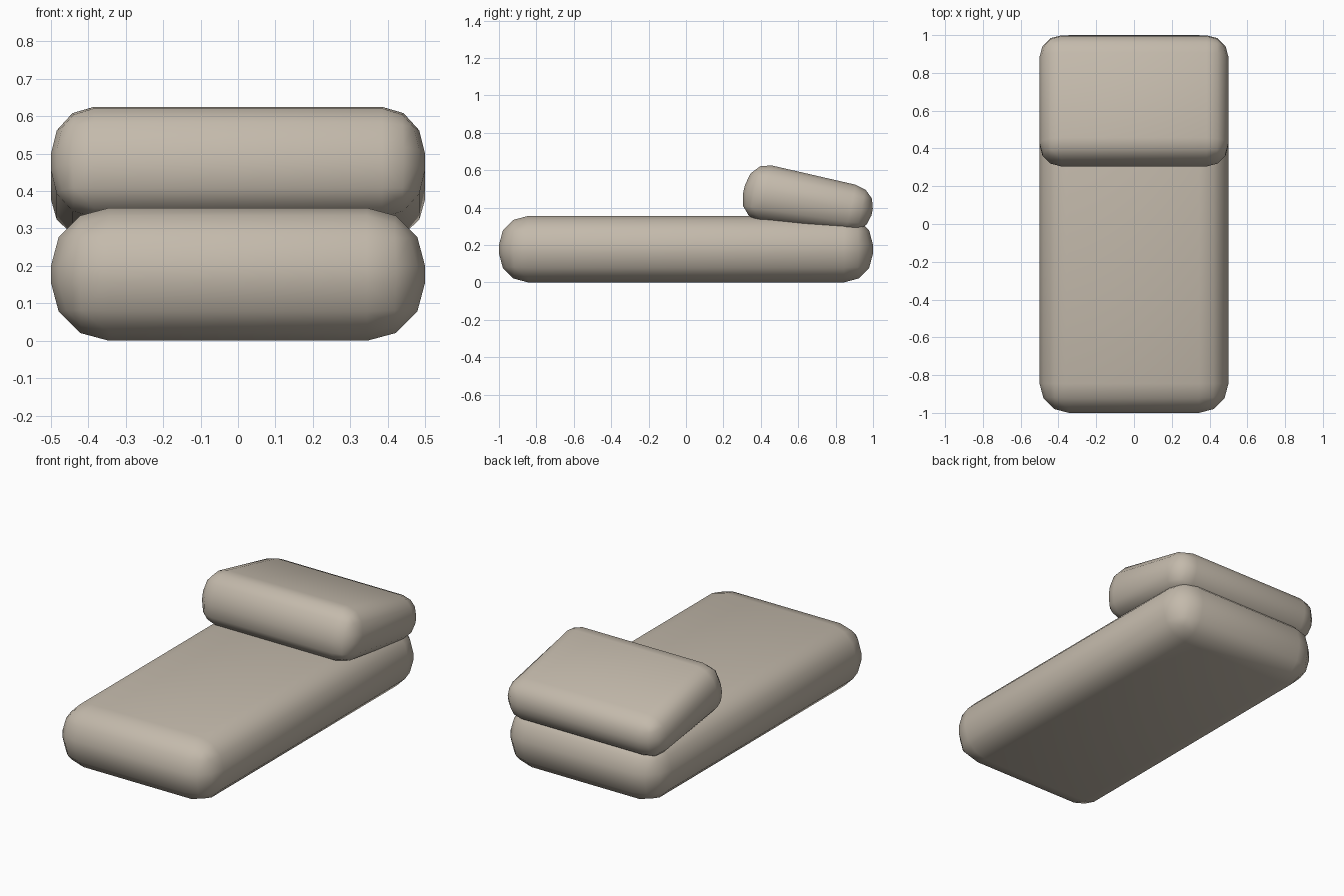
import bpy, bmesh
from mathutils import Vector

if "Cube" in bpy.data.objects:
    bpy.data.objects.remove(bpy.data.objects["Cube"])

fabric = bpy.data.materials.new("warm_grey_fabric")
fabric.diffuse_color = (0.55, 0.49, 0.41, 1)
fabric.use_nodes = True
fabric.node_tree.nodes["Principled BSDF"].inputs["Base Color"].default_value = fabric.diffuse_color


def cushion(name, size, radius, shape):
    """Rounded block whose unit coordinates are passed through a shaping function."""
    bm = bmesh.new()
    bmesh.ops.create_cube(bm, size=1)
    for v in bm.verts:
        v.co = Vector([c * s for c, s in zip(v.co, size)])
    bmesh.ops.bevel(bm, geom=bm.edges[:], offset=radius, segments=3,
                    profile=0.5, affect='EDGES', clamp_overlap=True)
    for v in bm.verts:
        v.co = shape(v.co.x, v.co.y / size[1] + 0.5, v.co.z / size[2] + 0.5)
    for f in bm.faces:
        f.smooth = True
    bmesh.ops.recalc_face_normals(bm, faces=bm.faces[:])
    mesh = bpy.data.meshes.new(name)
    bm.to_mesh(mesh)
    bm.free()
    mesh.materials.append(fabric)
    obj = bpy.data.objects.new(name, mesh)
    bpy.context.collection.objects.link(obj)
    return obj


# Long flat seat
cushion("seat_cushion", (1.0, 2.0, 0.355), 0.155,
        lambda x, u, v: Vector((x, 2 * u - 1, 0.355 * v)))

# Tapered headrest wedge: side profile corners (y, z)
front_low, back_low = Vector((0.275, 0.345)), Vector((0.97, 0.255))
front_top, back_top = Vector((0.345, 0.651)), Vector((1.02, 0.496))


def wedge(x, u, v):
    p = front_low.lerp(back_low, u).lerp(front_top.lerp(back_top, u), v)
    return Vector((x, p.x, p.y))


cushion("headrest_cushion", (1.0, 0.69, 0.27), 0.115, wedge)
